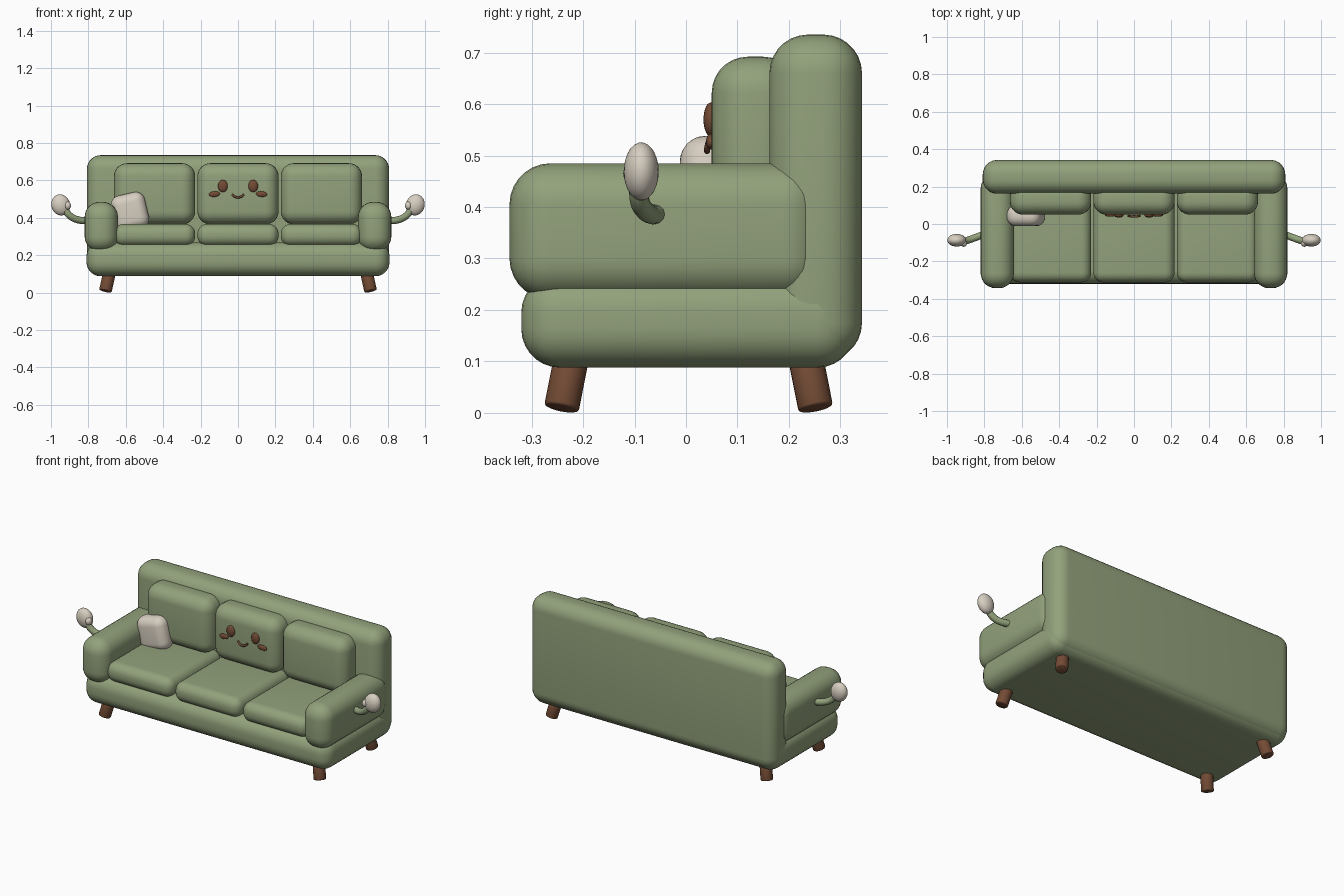
import bpy, bmesh, math
from mathutils import Vector, Matrix

if "Cube" in bpy.data.objects:
    bpy.data.objects.remove(bpy.data.objects["Cube"])


def material(name, rgb):
    m = bpy.data.materials.new(name)
    m.diffuse_color = (*rgb, 1)
    m.use_nodes = True
    m.node_tree.nodes["Principled BSDF"].inputs["Base Color"].default_value = m.diffuse_color
    return m


GREEN = material("sage fabric", (0.29, 0.36, 0.2))
BROWN = material("brown wood", (0.17, 0.07, 0.035))
CREAM = material("cream fabric", (0.68, 0.62, 0.53))


def finish(name, bm, mat):
    mesh = bpy.data.meshes.new(name)
    bm.to_mesh(mesh)
    bm.free()
    mesh.materials.append(mat)
    mesh.shade_smooth()
    ob = bpy.data.objects.new(name, mesh)
    bpy.context.collection.objects.link(ob)
    return ob


def soft_box(name, lo, hi, radius, mat=GREEN, tilt=None):
    """Box from corner lo to corner hi with rounded edges."""
    lo, hi = Vector(lo), Vector(hi)
    bm = bmesh.new()
    bmesh.ops.create_cube(bm, size=1)
    bmesh.ops.scale(bm, vec=hi - lo, verts=bm.verts)
    bmesh.ops.bevel(bm, geom=bm.edges[:], offset=radius, segments=7,
                    profile=0.5, affect='EDGES', clamp_overlap=True)
    if tilt:
        bmesh.ops.rotate(bm, verts=bm.verts, matrix=tilt)
    bmesh.ops.translate(bm, vec=(lo + hi) / 2, verts=bm.verts)
    return finish(name, bm, mat)


def ellipsoid(name, centre, radii, mat, turn=0.0):
    bm = bmesh.new()
    bmesh.ops.create_uvsphere(bm, u_segments=24, v_segments=14, radius=1)
    bmesh.ops.scale(bm, vec=radii, verts=bm.verts)
    bmesh.ops.rotate(bm, verts=bm.verts, matrix=Matrix.Rotation(turn, 3, 'Y'))
    bmesh.ops.translate(bm, vec=centre, verts=bm.verts)
    return finish(name, bm, mat)


def tube(name, points, radius, mat):
    """Round tube along a smooth path."""
    cu = bpy.data.curves.new(name, 'CURVE')
    cu.dimensions = '3D'
    cu.bevel_depth = radius
    cu.bevel_resolution = 4
    cu.resolution_u = 6
    cu.use_fill_caps = True
    sp = cu.splines.new('BEZIER')
    sp.bezier_points.add(len(points) - 1)
    for bp, p in zip(sp.bezier_points, points):
        bp.co = p
        bp.handle_left_type = bp.handle_right_type = 'AUTO'
    cu.materials.append(mat)
    ob = bpy.data.objects.new(name, cu)
    bpy.context.collection.objects.link(ob)
    return ob


def leg(name, foot, top, radius):
    foot, top = Vector(foot), Vector(top)
    axis = top - foot
    bm = bmesh.new()
    bmesh.ops.create_cone(bm, cap_ends=True, segments=24, radius1=radius,
                          radius2=radius, depth=axis.length)
    rims = [e for e in bm.edges if abs(e.verts[0].co.z - e.verts[1].co.z) < 1e-5]
    bmesh.ops.bevel(bm, geom=rims, offset=0.005, segments=2, profile=0.5, affect='EDGES')
    bmesh.ops.rotate(bm, verts=bm.verts,
                     matrix=axis.to_track_quat('Z', 'Y').to_matrix())
    bmesh.ops.translate(bm, vec=(foot + top) / 2, verts=bm.verts)
    return finish(name, bm, BROWN)


# Frame of the sofa
soft_box("base", (-0.81, -0.32, 0.088), (0.81, 0.33, 0.27), 0.075)
soft_box("backrest", (-0.808, 0.162, 0.1), (0.808, 0.342, 0.735), 0.075)

# Seat and back cushions
for i, x in enumerate((-0.446, 0, 0.446)):
    soft_box(f"seat_cushion_{i}", (x - 0.217, -0.312, 0.25), (x + 0.217, 0.2, 0.367), 0.052)
    soft_box(f"back_cushion_{i}", (x - 0.217, 0.05, 0.365), (x + 0.217, 0.22, 0.692), 0.07)

# Small tilted throw pillow
soft_box("throw_pillow", (-0.67, -0.012, 0.335), (-0.485, 0.1, 0.53), 0.05, CREAM,
         Matrix.Rotation(math.radians(-13), 3, 'Y'))

for s, side in ((-1, "left"), (1, "right")):
    # Armrest
    xs = sorted((s * 0.642, s * 0.82))
    soft_box(f"{side}_armrest", (xs[0], -0.343, 0.22), (xs[1], 0.27, 0.485), 0.08)
    # Splayed legs
    leg(f"{side}_front_leg", (s * 0.709, -0.242, 0.009), (s * 0.682, -0.218, 0.13), 0.034)
    leg(f"{side}_back_leg", (s * 0.709, 0.252, 0.009), (s * 0.682, 0.228, 0.13), 0.034)
    # Raised little arm with a hand and thumb
    tube(f"{side}_little_arm", [(s * 0.79, -0.05, 0.387), (s * 0.85, -0.073, 0.388),
                                (s * 0.9, -0.09, 0.412), (s * 0.932, -0.092, 0.455)],
         0.019, GREEN)
    ellipsoid(f"{side}_hand", (s * 0.948, -0.087, 0.469), (0.05, 0.034, 0.057), CREAM,
              s * math.radians(15))
    ellipsoid(f"{side}_thumb", (s * 0.911, -0.102, 0.465), (0.018, 0.02, 0.022), CREAM)
    # Eye and cheek
    ellipsoid(f"{side}_eye", (s * 0.081, 0.048, 0.57), (0.026, 0.014, 0.033), BROWN)
    ellipsoid(f"{side}_cheek", (s * 0.126, 0.048, 0.527), (0.03, 0.009, 0.015), BROWN,
              s * math.radians(5))

# Smile
tube("smile", [(-0.032, 0.044, 0.526), (-0.018, 0.041, 0.514), (0, 0.041, 0.509),
               (0.018, 0.041, 0.514), (0.032, 0.044, 0.526)], 0.006, BROWN)
